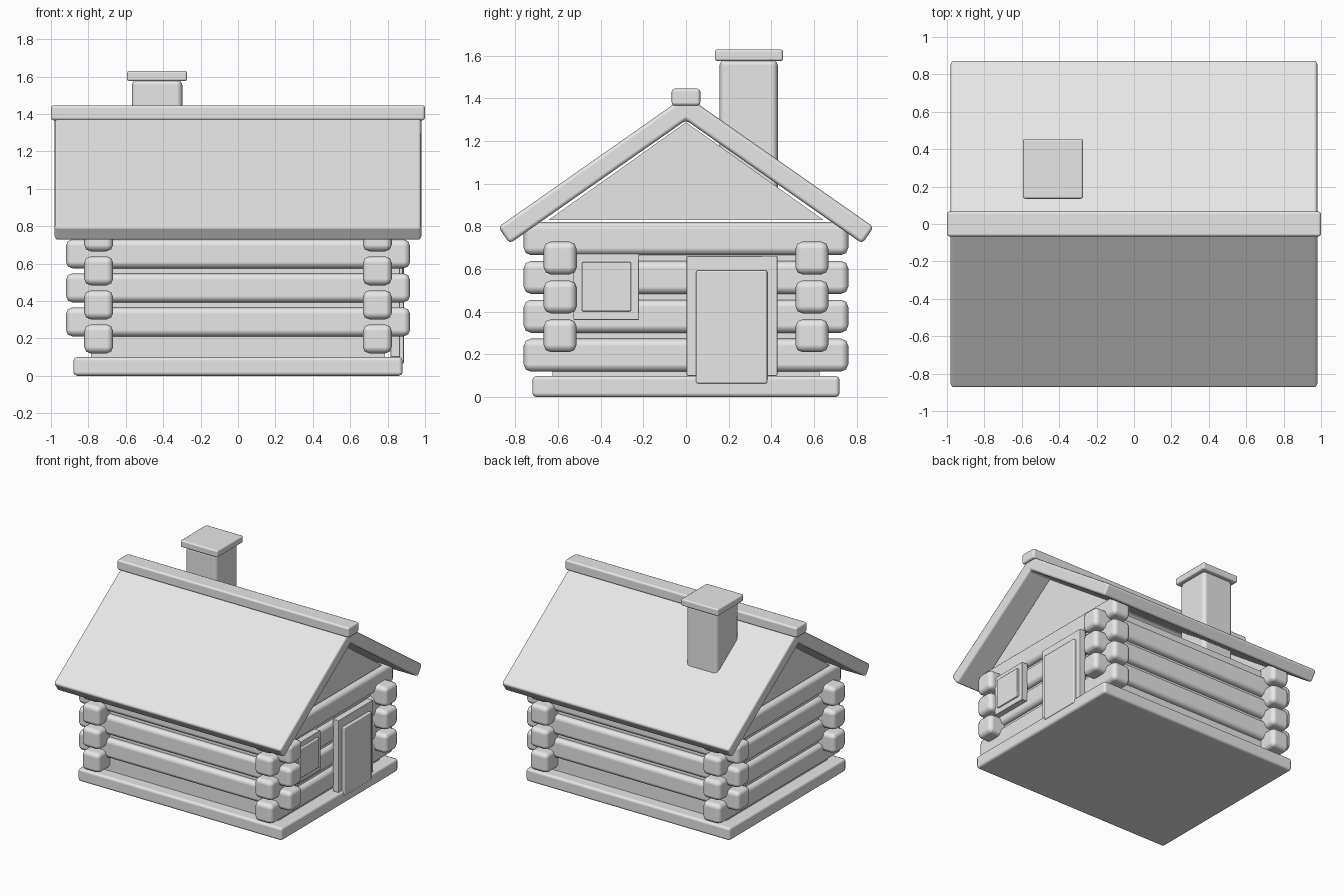
import bpy
import bmesh

if "Cube" in bpy.data.objects:
    bpy.data.objects.remove(bpy.data.objects["Cube"])

grey = bpy.data.materials.new("plain_grey")
grey.diffuse_color = (0.8, 0.8, 0.8, 1)
grey.use_nodes = True
grey.node_tree.nodes["Principled BSDF"].inputs["Base Color"].default_value = grey.diffuse_color


def finish(name, bm, bevel, segments=2):
    """Turn a bmesh into a softly bevelled object."""
    bmesh.ops.recalc_face_normals(bm, faces=bm.faces)
    mesh = bpy.data.meshes.new(name)
    for f in bm.faces:
        f.smooth = bevel > 0
    bm.to_mesh(mesh)
    bm.free()
    mesh.materials.append(grey)
    obj = bpy.data.objects.new(name, mesh)
    bpy.context.collection.objects.link(obj)
    if bevel > 0:
        mod = obj.modifiers.new("soft_edges", 'BEVEL')
        mod.width = bevel
        mod.segments = segments
        mod.limit_method = 'ANGLE'
        mod.harden_normals = True
    return obj


def box(name, x, y, z, bevel=0.015):
    """Box from (min, max) ranges on each axis."""
    bm = bmesh.new()
    bmesh.ops.create_cube(bm, size=1)
    for v in bm.verts:
        v.co = [r[0] if c < 0 else r[1] for c, r in zip(v.co, (x, y, z))]
    return finish(name, bm, bevel)


def prism(name, profile, x0, x1, bevel=0.0):
    """Extrude a (y, z) profile along x."""
    bm = bmesh.new()
    face = bm.faces.new([bm.verts.new((x0, y, z)) for y, z in profile])
    ext = bmesh.ops.extrude_face_region(bm, geom=[face])
    for v in ext["geom"]:
        if isinstance(v, bmesh.types.BMVert):
            v.co.x = x1
    return finish(name, bm, bevel)


# Floor slab and inner wall block behind the logs
box("floor_slab", (-0.88, 0.88), (-0.72, 0.72), (0, 0.10), 0.02)
box("inner_walls", (-0.785, 0.785), (-0.625, 0.625), (0.09, 0.79), 0)

# Interlocking logs: end walls run along y, long walls run along x
R = 0.0775
PITCH = 0.182
for side in (-1, 1):
    for i in range(4):
        z = 0.197 + PITCH * i
        x = 0.745 * side
        box("end_wall_log", (x - R, x + R), (-0.761, 0.761), (z - R, z + R), 0.035)
    for i in range(3):
        z = 0.288 + PITCH * i
        y = 0.59 * side
        box("long_wall_log", (-0.92, 0.92), (y - R, y + R), (z - R, z + R), 0.035)

# Gable triangles
for name, x0, x1 in (("left_gable", -0.79, -0.70), ("right_gable", 0.70, 0.79)):
    prism(name, [(-0.645, 0.83), (0.645, 0.83), (0, 1.288)], x0, x1)

# Roof chevron and ridge beam
prism("roof", [(0, 1.413), (-0.88, 0.797), (-0.826, 0.72),
               (0, 1.298), (0.826, 0.72), (0.88, 0.797)], -0.98, 0.98, 0.018)
box("ridge_beam", (-1, 1), (-0.067, 0.067), (1.366, 1.446), 0.015)

# Chimney
box("chimney_shaft", (-0.568, -0.298), (0.157, 0.43), (0.88, 1.585), 0.03)
box("chimney_cap", (-0.593, -0.273), (0.135, 0.455), (1.575, 1.63), 0.012)

# Door and window on the right end
box("door_frame", (0.815, 0.866), (0.003, 0.428), (0.10, 0.662), 0.004)
box("door", (0.835, 0.887), (0.047, 0.381), (0.064, 0.594), 0.008)
box("window_frame", (0.815, 0.866), (-0.528, -0.22), (0.362, 0.673), 0.004)
box("window_pane", (0.835, 0.882), (-0.488, -0.257), (0.402, 0.633), 0.006)
